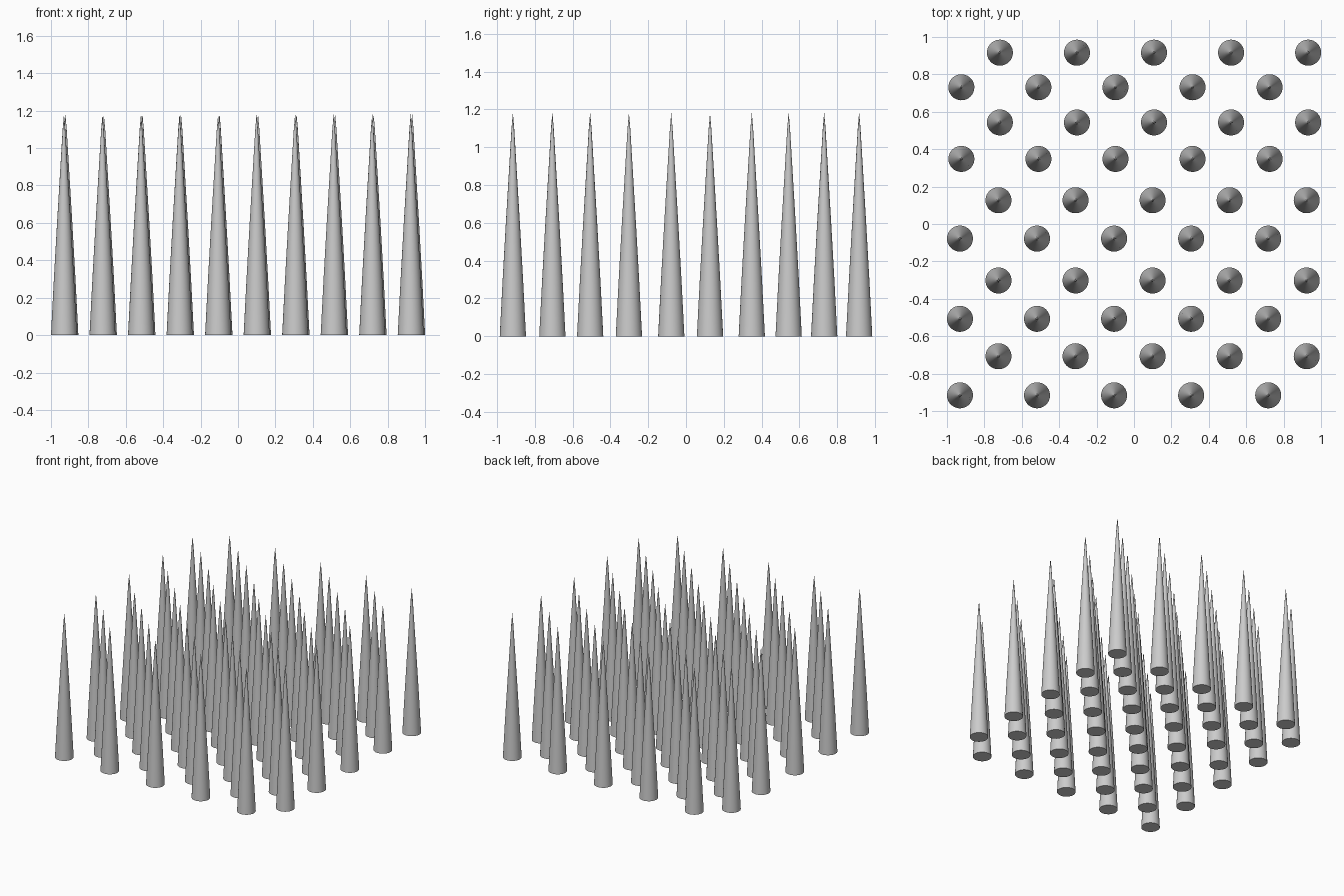
import bpy
import bmesh
import math
import random

random.seed(4)
if "Cube" in bpy.data.objects:
    bpy.data.objects.remove(bpy.data.objects["Cube"], do_unlink=True)

# One plain grey for every spike
grey = bpy.data.materials.new("light_grey")
grey.use_nodes = True
colour = (0.6, 0.6, 0.6, 1)
grey.diffuse_color = colour
grey.node_tree.nodes["Principled BSDF"].inputs["Base Color"].default_value = colour

SIDES = 40
HEIGHT = 1.18
# Spike outline as (radius, height), slightly fuller than a straight cone
OUTLINE = [(0.0695, 0), (0.054, 0.3), (0.037, 0.6), (0.019, 0.9), (0.007, 1.1)]


def make_spike_mesh():
    bm = bmesh.new()
    rings = []
    for radius, z in OUTLINE:
        ring = []
        for i in range(SIDES):
            a = math.tau * i / SIDES
            ring.append(bm.verts.new((radius * math.cos(a), radius * math.sin(a), z)))
        rings.append(ring)
    tip = bm.verts.new((0, 0, HEIGHT))
    bm.faces.new(rings[0][::-1])
    for low, high in zip(rings, rings[1:]):
        for i in range(SIDES):
            j = (i + 1) % SIDES
            bm.faces.new((low[i], low[j], high[j], high[i]))
    for i in range(SIDES):
        bm.faces.new((rings[-1][i], rings[-1][(i + 1) % SIDES], tip))
    for face in bm.faces:
        face.smooth = len(face.verts) < 5
    for edge in bm.edges:
        edge.smooth = all(f.smooth for f in edge.link_faces)
    mesh = bpy.data.meshes.new("spike")
    bm.to_mesh(mesh)
    bm.free()
    mesh.materials.append(grey)
    return mesh


# Staggered rows of spikes; the rear rows sit a touch to the left
spike = make_spike_mesh()
ROWS = [-0.916, -0.707, -0.507, -0.302, -0.078, 0.127, 0.348, 0.543, 0.731, 0.916]
PITCH = 0.412
for r, y in enumerate(ROWS):
    start = -0.9305 + (PITCH / 2 if r % 2 else 0) + (0.0075 if y > 0.2 else 0)
    for c in range(5):
        obj = bpy.data.objects.new(f"spike_row{r + 1}_{c + 1}", spike)
        obj.location = (start + c * PITCH, y, 0)
        obj.rotation_euler.z = random.uniform(0, math.tau)
        obj.scale.z = random.uniform(0.995, 1.005)
        bpy.context.collection.objects.link(obj)
